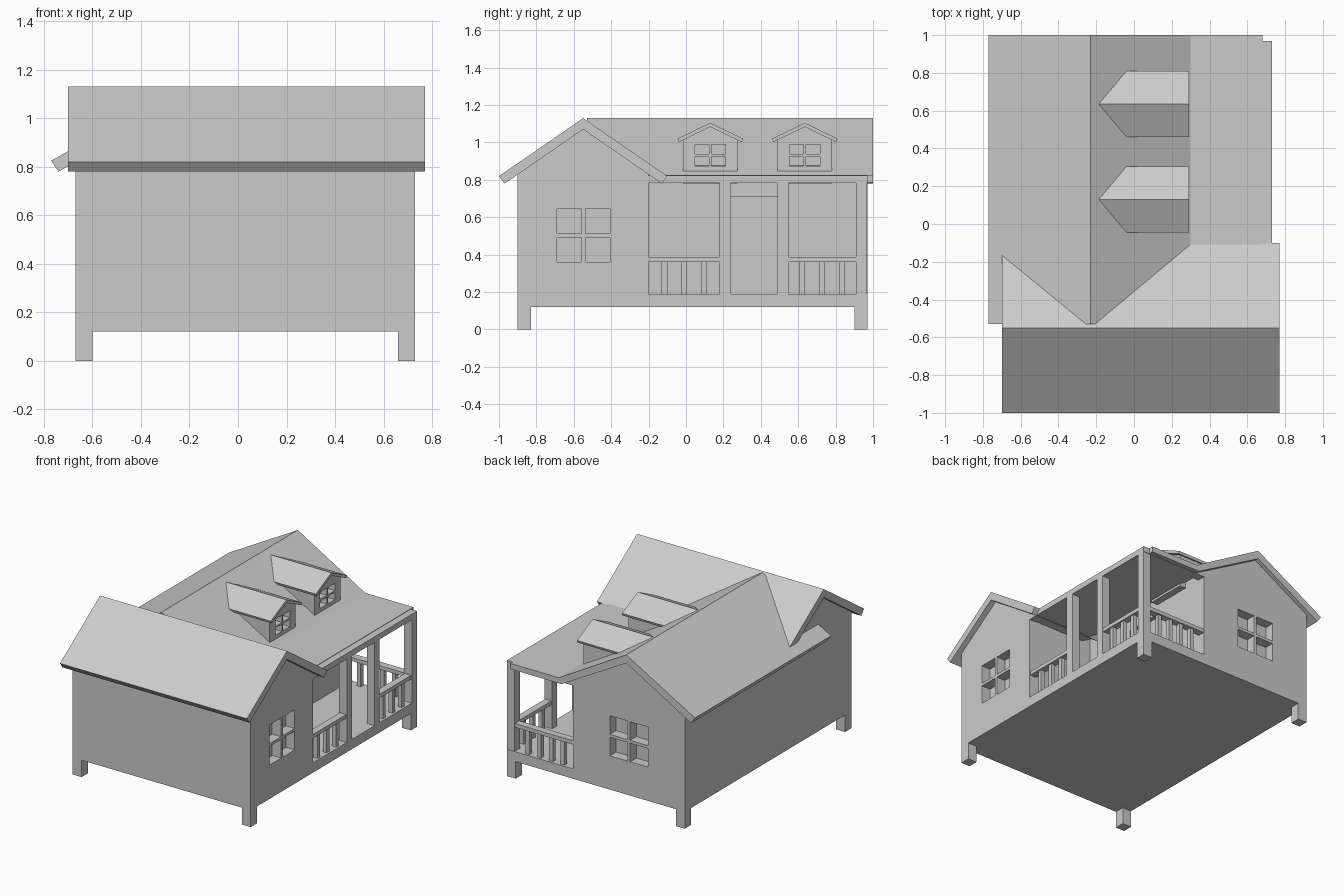
import bpy, bmesh
from mathutils import Vector

if "Cube" in bpy.data.objects:
    bpy.data.objects.remove(bpy.data.objects["Cube"])


def prism(name, pts, axis, a, b):
    """Extrude a profile along x (pts are y,z) or along y (pts are x,z)."""
    put = (lambda p, t: (t, p[0], p[1])) if axis == 'x' else (lambda p, t: (p[0], t, p[1]))
    bm = bmesh.new()
    face = bm.faces.new([bm.verts.new(put(p, a)) for p in pts])
    ext = bmesh.ops.extrude_face_region(bm, geom=[face])
    step = Vector((b - a, 0, 0)) if axis == 'x' else Vector((0, b - a, 0))
    bmesh.ops.translate(bm, vec=step, verts=[v for v in ext['geom'] if isinstance(v, bmesh.types.BMVert)])
    bmesh.ops.recalc_face_normals(bm, faces=bm.faces)
    me = bpy.data.meshes.new(name)
    bm.to_mesh(me)
    bm.free()
    ob = bpy.data.objects.new(name, me)
    bpy.context.collection.objects.link(ob)
    return ob


def box(name, x0, x1, y0, y1, z0, z1):
    return prism(name, [(x0, z0), (x1, z0), (x1, z1), (x0, z1)], 'y', y0, y1)


def carve(ob, boxes):
    """Cut box-shaped recesses and bake the result."""
    for i, dims in enumerate(boxes):
        cutter = box("cutter", *dims)
        cutter.hide_render = True
        mod = ob.modifiers.new("cut", 'BOOLEAN')
        mod.operation, mod.solver, mod.object = 'DIFFERENCE', 'EXACT', cutter
        dg = bpy.context.evaluated_depsgraph_get()
        dg.update()
        me = bpy.data.meshes.new_from_object(ob.evaluated_get(dg))
        ob.modifiers.clear()
        ob.data = me
        bpy.data.objects.remove(cutter)


def panes(c, z0, z1, w, bar):
    """Four window panes as (u0, u1, z0, z1) around centre c."""
    zm = (z0 + z1) / 2
    return [(u0, u1, a, b)
            for u0, u1 in ((c - w / 2, c - bar / 2), (c + bar / 2, c + w / 2))
            for a, b in ((z0, zm - bar / 2), (zm + bar / 2, z1))]


# Front wing with window in its right gable
wing = prism("front_wing", [(-.9, .12), (-.2, .12), (-.2, .84), (-.55, 1.08), (-.9, .84)], 'x', -.67, .73)
carve(wing, [(.66, .80, u0, u1, a, b) for u0, u1, a, b in panes(-.548, .36, .645, .285, .02)])

# Main block with back window and porch door recess
main = prism("main_block", [(-.67, .12), (.21, .12), (.21, .83), (-.23, 1.08), (-.67, .83)], 'y', -.2, .97)
carve(main, [(u0, u1, .90, 1.05, a, b) for u0, u1, a, b in panes(-.23, .36, .645, .30, .02)]
      + [(.18, .30, .21, .52, .19, .71)])

# Roofs
prism("wing_roof", [(-1, .82), (-.55, 1.13), (-.1, .82), (-.13, .78), (-.55, 1.07), (-.97, .78)],
      'x', -.70, .77)
prism("main_roof", [(-.77, .825), (-.23, 1.13), (.30, .825), (.68, .825), (.68, .785), (.28, .785),
                    (-.23, 1.07), (-.74, .78)], 'y', -.53, 1.0)

# Dormers
for c in (.13, .635):
    d = prism("dormer", [(c - .145, .78), (c + .145, .78), (c + .145, 1.025), (c, 1.095), (c - .145, 1.025)],
              'x', -.15, .26)
    carve(d, [(.21, .30, u0, u1, a, b) for u0, u1, a, b in panes(c, .875, .99, .165, .013)])
    prism("dormer_roof", [(c - .175, 1.02), (c, 1.105), (c + .175, 1.02), (c + .168, 1.002),
                          (c, 1.083), (c - .168, 1.002)], 'x', -.2, .29)

# Legs
for x in (-.67, .66):
    for y in (-.9, .9):
        box("leg", x, x + .07, y, y + .07, 0, .12)

# Porch floor, posts and top beams
box("porch_floor", .21, .73, -.2, .97, .12, .19)
for y in (.18, .49, .91):
    box("porch_post", .67, .73, y, y + .057, .19, .785)
box("porch_beam_side", .67, .73, -.2, .97, .782, .822)
box("porch_beam_back", .21, .67, .91, .97, .782, .822)

# Railings: right side, then back
for y0, y1 in ((-.2, .18), (.545, .91)):
    box("rail_side", .675, .725, y0, y1, .36, .387)
    for k in (-1, 0, 1):
        c = (y0 + y1) / 2 + k * .105
        box("baluster", .685, .715, c - .015, c + .015, .19, .36)
box("rail_back", .21, .67, .915, .965, .36, .387)
for k in range(4):
    c = .21 + .46 * (k + 1) / 5
    box("baluster", c - .015, c + .015, .925, .955, .19, .36)
